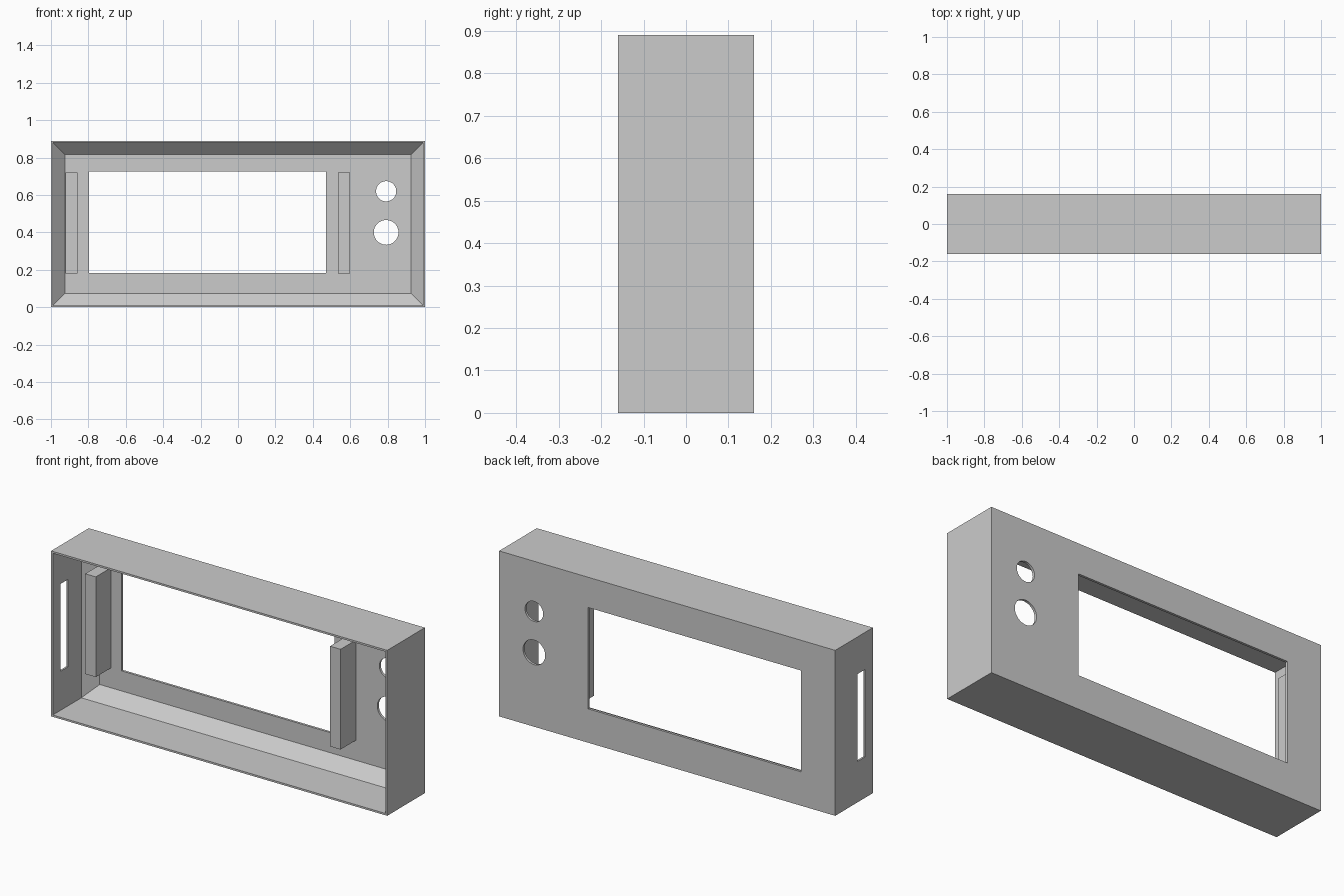
import bpy
import bmesh
from math import radians
from mathutils import Matrix

default = bpy.data.objects.get("Cube")
if default:
    bpy.data.objects.remove(default, do_unlink=True)

grey = bpy.data.materials.new("light grey plastic")
grey.use_nodes = True
grey.diffuse_color = (0.6, 0.6, 0.6, 1)
grey.node_tree.nodes["Principled BSDF"].inputs["Base Color"].default_value = (0.6, 0.6, 0.6, 1)

HEIGHT, FRONT, BACK = 0.89, -0.16, 0.16
WALL, CHAMFER = 0.01, 0.065
PANEL = 0.147           # inner face of the back panel


def finish(name, bm):
    bmesh.ops.recalc_face_normals(bm, faces=bm.faces)
    mesh = bpy.data.meshes.new(name)
    bm.to_mesh(mesh)
    bm.free()
    mesh.materials.append(grey)
    obj = bpy.data.objects.new(name, mesh)
    bpy.context.collection.objects.link(obj)
    return obj


def loft(name, sections):
    """Closed solid through rectangles (y, x0, x1, z0, z1)."""
    bm = bmesh.new()
    rings = [[bm.verts.new(p) for p in
              ((x0, y, z0), (x1, y, z0), (x1, y, z1), (x0, y, z1))]
             for y, x0, x1, z0, z1 in sections]
    for a, b in zip(rings, rings[1:]):
        for i in range(4):
            j = (i + 1) % 4
            bm.faces.new((a[i], a[j], b[j], b[i]))
    bm.faces.new(rings[0])
    bm.faces.new(rings[-1])
    return finish(name, bm)


def box(name, x0, x1, y0, y1, z0, z1):
    return loft(name, [(y0, x0, x1, z0, z1), (y1, x0, x1, z0, z1)])


def round_cutter(name, x, z, radius):
    bm = bmesh.new()
    place = Matrix.Translation((x, BACK, z)) @ Matrix.Rotation(radians(90), 4, "X")
    bmesh.ops.create_cone(bm, cap_ends=True, segments=48, radius1=radius,
                          radius2=radius, depth=0.1, matrix=place)
    return finish(name, bm)


def inset(y, d):
    return (y, -1 + d, 1 - d, d, HEIGHT - d)


# Outer case
case = box("case", -1, 1, FRONT, BACK, 0, HEIGHT)

# Hollow with sloped inner edges, screen window, button holes and side slot
cutters = [
    loft("cavity_cutter", [inset(FRONT - 0.1, WALL),
                           inset(PANEL - CHAMFER, WALL),
                           inset(PANEL, WALL + CHAMFER - 0.001)]),
    box("window_cutter", -0.797, 0.47, 0.1, 0.25, 0.182, 0.727),
    round_cutter("upper_hole_cutter", 0.792, 0.62, 0.054),
    round_cutter("lower_hole_cutter", 0.792, 0.40, 0.066),
    box("slot_cutter", -1.1, -0.95, -0.095, -0.03, 0.22, 0.69),
]
bpy.context.view_layer.objects.active = case
for cutter in cutters:
    cutter.hide_render = True
    mod = case.modifiers.new(cutter.name, "BOOLEAN")
    mod.operation = "DIFFERENCE"
    mod.solver = "EXACT"
    mod.object = cutter
    bpy.ops.object.modifier_apply(modifier=mod.name)
    bpy.data.objects.remove(cutter, do_unlink=True)

# Mounting posts standing on the back panel
for name, x in (("right_post", -0.922), ("left_post", 0.535)):
    box(name, x, x + 0.063, 0.018, PANEL + 0.003, 0.181, 0.72)
